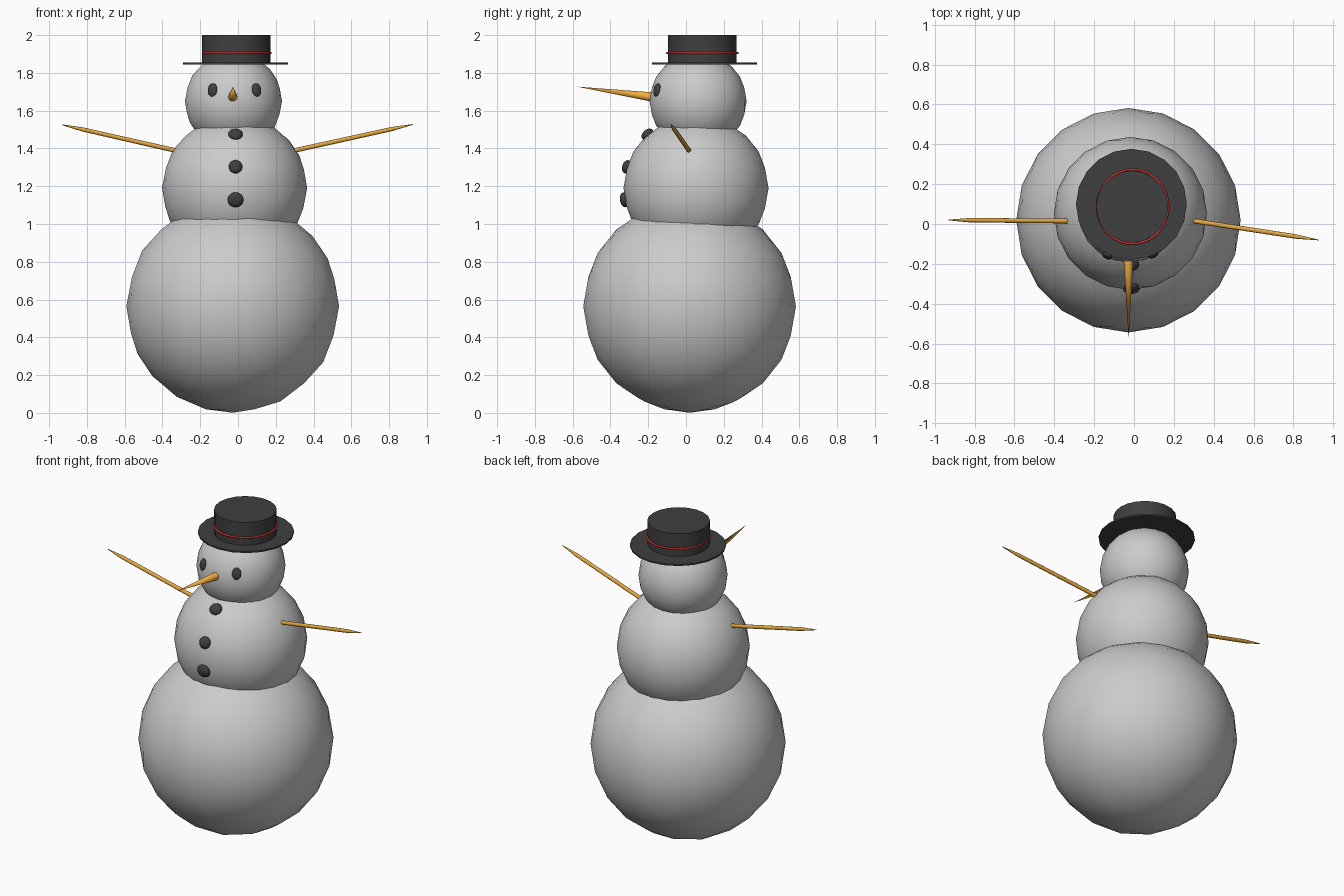
import bpy
import math
from mathutils import Vector

if "Cube" in bpy.data.objects:
    bpy.data.objects.remove(bpy.data.objects["Cube"])


def material(name, rgb):
    m = bpy.data.materials.new(name)
    m.diffuse_color = (*rgb, 1)
    m.use_nodes = True
    m.node_tree.nodes["Principled BSDF"].inputs["Base Color"].default_value = m.diffuse_color
    return m


BLACK = material("black", (0.05, 0.05, 0.05))
RED = material("red", (0.6, 0.03, 0.03))
ORANGE = material("orange", (0.9, 0.43, 0.05))
WOOD = material("wood", (0.78, 0.39, 0.05))


def finish(name, mat=None, smooth=40):
    o = bpy.context.object
    o.name = name
    bpy.ops.object.shade_smooth_by_angle(angle=math.radians(smooth))
    if mat:
        o.data.materials.append(mat)
    return o


def ball(name, centre, r):
    bpy.ops.mesh.primitive_ico_sphere_add(subdivisions=3, radius=r, location=centre)
    return finish(name)


def pebble(name, centre, normal, size):
    """Flattened ball lying on a surface; size = across, up, thickness."""
    bpy.ops.mesh.primitive_ico_sphere_add(subdivisions=3, radius=1, location=centre)
    o = finish(name, BLACK)
    o.scale = (size[0], size[2], size[1])
    o.rotation_euler = (-normal).to_track_quat('Y', 'Z').to_euler()
    return o


def on_ball(centre, r, x, z):
    """Point and normal on the front of a ball at the given x and z."""
    dx, dz = x - centre[0], z - centre[2]
    n = Vector((dx, -math.sqrt(r * r - dx * dx - dz * dz), dz))
    return Vector(centre) + n, n.normalized()


def rod(name, a, b, r1, r2, mat, sides=12):
    a, b = Vector(a), Vector(b)
    bpy.ops.mesh.primitive_cone_add(vertices=sides, radius1=r1, radius2=r2,
                                    depth=(b - a).length, location=(a + b) / 2,
                                    rotation=(b - a).to_track_quat('Z', 'Y').to_euler())
    return finish(name, mat, 60)


# Three snow balls
CHEST, CHEST_R = (-0.018, 0.053, 1.19), 0.384
HEAD, HEAD_R = (-0.024, 0.064, 1.65), 0.257
ball("lower_body", (-0.028, 0.019, 0.564), 0.563)
ball("middle_body", CHEST, CHEST_R)
ball("head", HEAD, HEAD_R)

# Eyes
for side, x in (("left", -0.135), ("right", 0.098)):
    p, n = on_ball(HEAD, HEAD_R, x, 1.71)
    pebble("eye_" + side, p, n, (0.027, 0.036, 0.014))

# Buttons
for i, (z, w, h) in enumerate(((1.475, 0.038, 0.036), (1.303, 0.036, 0.036),
                               (1.128, 0.042, 0.04))):
    p, n = on_ball(CHEST, CHEST_R, -0.013, z)
    pebble(f"button_{i + 1}", p, n, (w, h, 0.024))

# Carrot nose
rod("nose", (-0.028, -0.14, 1.667), (-0.027, -0.575, 1.727), 0.027, 0.0, ORANGE, 16)

# Stick arms with pointed ends
for side, start, tip in (("left", (-0.335, 0.015, 1.39), (-0.93, 0.02, 1.525)),
                         ("right", (0.302, 0.015, 1.39), (0.925, -0.08, 1.527))):
    bend = Vector(start).lerp(Vector(tip), 0.82)
    rod("arm_" + side, start, bend, 0.012, 0.011, WOOD)
    rod("arm_tip_" + side, bend, tip, 0.011, 0.002, WOOD)

# Hat: brim, crown and band
bpy.ops.mesh.primitive_cylinder_add(vertices=20, radius=0.278, depth=0.01,
                                    location=(-0.013, 0.099, 1.85))
finish("hat_brim", BLACK)
bpy.ops.mesh.primitive_cylinder_add(vertices=20, radius=0.181, depth=0.15,
                                    location=(-0.009, 0.087, 1.925))
finish("hat_crown", BLACK)
bpy.ops.mesh.primitive_torus_add(major_segments=40, minor_segments=8,
                                 major_radius=0.179, minor_radius=0.006,
                                 location=(-0.007, 0.087, 1.905))
finish("hat_band", RED, 60).scale = (1, 1.04, 1)
